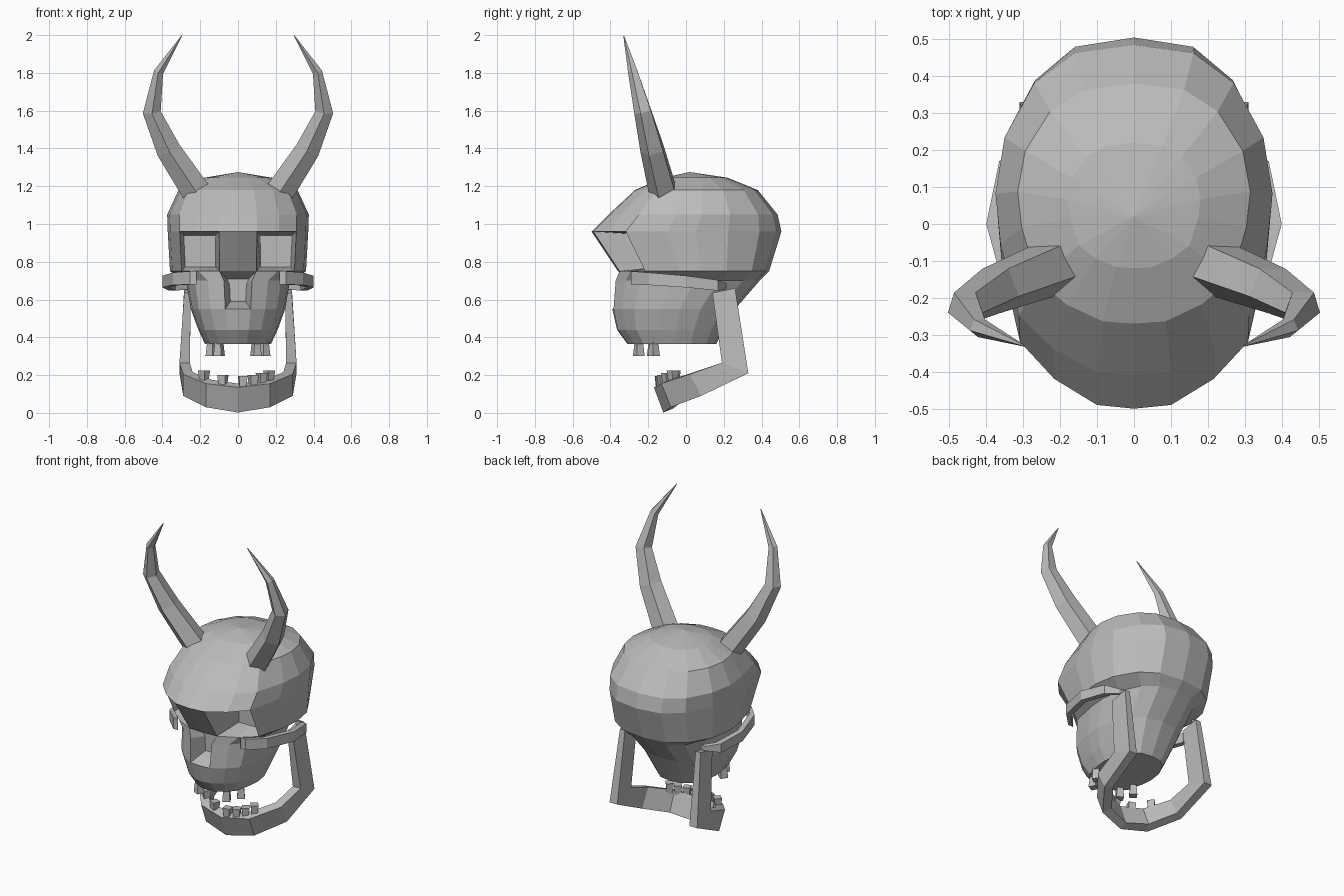
import bpy, bmesh, math
from mathutils import Vector

if "Cube" in bpy.data.objects:
    bpy.data.objects.remove(bpy.data.objects["Cube"])

bone = bpy.data.materials.new("bone grey")
bone.diffuse_color = (0.5, 0.5, 0.5, 1)
bone.use_nodes = True
bone.node_tree.nodes["Principled BSDF"].inputs["Base Color"].default_value = bone.diffuse_color


def finish(bm, name):
    """Turn a bmesh into a flat shaded object."""
    bmesh.ops.recalc_face_normals(bm, faces=bm.faces)
    mesh = bpy.data.meshes.new(name)
    bm.to_mesh(mesh)
    bm.free()
    mesh.materials.append(bone)
    ob = bpy.data.objects.new(name, mesh)
    bpy.context.collection.objects.link(ob)
    return ob


def loft(bm, rings, cap_start=True, cap_end=True):
    """Join equal rings of points with quads; returns faces[band][column]."""
    vs = [[bm.verts.new(p) for p in ring] for ring in rings]
    n = len(vs[0])
    bands = [[bm.faces.new((a[k], a[(k + 1) % n], b[(k + 1) % n], b[k]))
              for k in range(n)] for a, b in zip(vs, vs[1:])]
    if cap_start:
        bm.faces.new(vs[0][::-1])
    if cap_end:
        bm.faces.new(vs[-1])
    return bands, vs


def recess(bm, faces, centre, depth_y, scale):
    """Push a patch of faces inwards to a flat back wall."""
    res = bmesh.ops.extrude_face_region(bm, geom=faces)
    for v in res["geom"]:
        if isinstance(v, bmesh.types.BMVert):
            v.co.x = centre[0] + (v.co.x - centre[0]) * scale
            v.co.z = centre[1] + (v.co.z - centre[1]) * scale
            v.co.y = depth_y
    bmesh.ops.delete(bm, geom=faces, context='FACES_ONLY')


# Skull: one outline, front centre to back centre, fitted to each level
TX = [0, .27, .58, .83, .965, 1, .935, .72, .43, 0]
TY = [0, .01, .08, .18, .40, .55, .72, .885, .975, 1]
LEVELS = [  # z, half width, front y, back y
    (.365, .175, -.31, .16), (.44, .21, -.365, .20), (.55, .25, -.39, .26),
    (.70, .275, -.38, .39), (.75, .36, -.36, .44), (.96, .372, -.50, .505),
    (1.05, .375, -.41, .485), (1.18, .315, -.27, .38), (1.245, .18, -.12, .22)]


def outline(z, w, yf, yb):
    pts = []
    for k in range(18):
        i, s = (k, 1) if k <= 9 else (18 - k, -1)
        pts.append((s * w * TX[i], yf + (yb - yf) * TY[i], z))
    return pts


bm = bmesh.new()
bands, vs = loft(bm, [outline(*lv) for lv in LEVELS], cap_end=False)
crown = bm.verts.new((0, .02, 1.275))
for k in range(18):
    bm.faces.new((vs[-1][k], vs[-1][(k + 1) % 18], crown))
bmesh.ops.recalc_face_normals(bm, faces=bm.faces)
eye_r, eye_l = bands[4][1:3], bands[4][15:17]
nose = [bands[b][k] for b in (2, 3) for k in (0, 17)]
recess(bm, eye_r, (.20, .86), -.16, .8)
recess(bm, eye_l, (-.20, .86), -.16, .8)
recess(bm, nose, (0, .65), -.27, .6)
finish(bm, "skull")


def sweep(name, path, radii, sides, spin=0.0):
    """Tapered tube with a ring at each path point."""
    pts = [Vector(p) for p in path]
    rings = []
    for i, p in enumerate(pts):
        t = (pts[min(i + 1, len(pts) - 1)] - pts[max(i - 1, 0)]).normalized()
        u = Vector((0, 1, 0))
        u = (u - t * u.dot(t)).normalized()
        v = t.cross(u)
        rings.append([p + radii[i] * (u * math.cos(a) + v * math.sin(a))
                      for a in (spin + math.tau * k / sides for k in range(sides))])
    bm = bmesh.new()
    loft(bm, rings)
    return finish(bm, name)


for side, s in (("right", 1), ("left", -1)):
    # Horns
    path = [(.215, -.115, 1.16), (.37, -.175, 1.395), (.457, -.225, 1.595),
            (.42, -.28, 1.805), (.297, -.33, 1.998)]
    sweep("horn_" + side, [(s * x, y, z) for x, y, z in path],
          [.08, .068, .05, .027, .002], 5, math.pi)

    # Cheek arches: flat strip bowing out beside the skull
    rings = []
    for x, y, z, h in [(.255, -.29, .715, .035), (.345, -.2, .71, .033),
                       (.4, 0, .695, .031), (.365, .17, .675, .028),
                       (.29, .215, .67, .015)]:
        rings.append([(s * x, y, z - h), (s * x, y, z + h),
                      (s * (x - .035), y, z + h), (s * (x - .035), y, z - h)])
    bm = bmesh.new()
    loft(bm, rings)
    finish(bm, "cheek_arch_" + side)

# Lower jaw: upper edge, lower edge and inward thickness, chin to hinge
JAW = [((0, -.17, .135), (0, -.12, .002), (0, .05, .02)),
       ((.17, -.13, .155), (.17, -.08, .03), (-.03, .045, .02)),
       ((.29, .02, .205), (.29, .08, .09), (-.05, .02, .01)),
       ((.31, .19, .265), (.31, .33, .21), (-.055, 0, 0)),
       ((.285, .14, .635), (.285, .26, .66), (-.035, 0, 0))]


def jaw_ring(section, s):
    top, low, inn = (Vector((s * x, y, z)) for x, y, z in section)
    return [top, low, low + inn, top + inn]


bm = bmesh.new()
loft(bm, [jaw_ring(c, -1) for c in JAW[:0:-1]] + [jaw_ring(c, 1) for c in JAW])
finish(bm, "lower_jaw")


def teeth(name, spots, height, tip_scale):
    """Small tapered pegs, each turned to follow the jaw curve."""
    bm = bmesh.new()
    for x, y, z in spots:
        turn = math.atan2(x, .2)
        rings = []
        for dz, r in ((0, .023), (height, .023 * tip_scale)):
            rings.append([(x + r * 1.41 * math.cos(turn + a),
                           y + r * 1.41 * math.sin(turn + a), z + dz)
                          for a in (math.pi / 4 + math.pi / 2 * k for k in range(4))])
        loft(bm, rings)
    finish(bm, name)


teeth("upper_teeth", [(-.14, -.175, .30), (-.1, -.25, .30), (.095, -.25, .30),
                      (.14, -.17, .30)], .085, .7)
teeth("lower_teeth", [(-.18, -.06, .225), (-.08, -.12, .2), (.025, -.14, .195),
                      (.08, -.125, .2), (.125, -.1, .21), (.165, -.07, .225)],
      -.07, .7)
